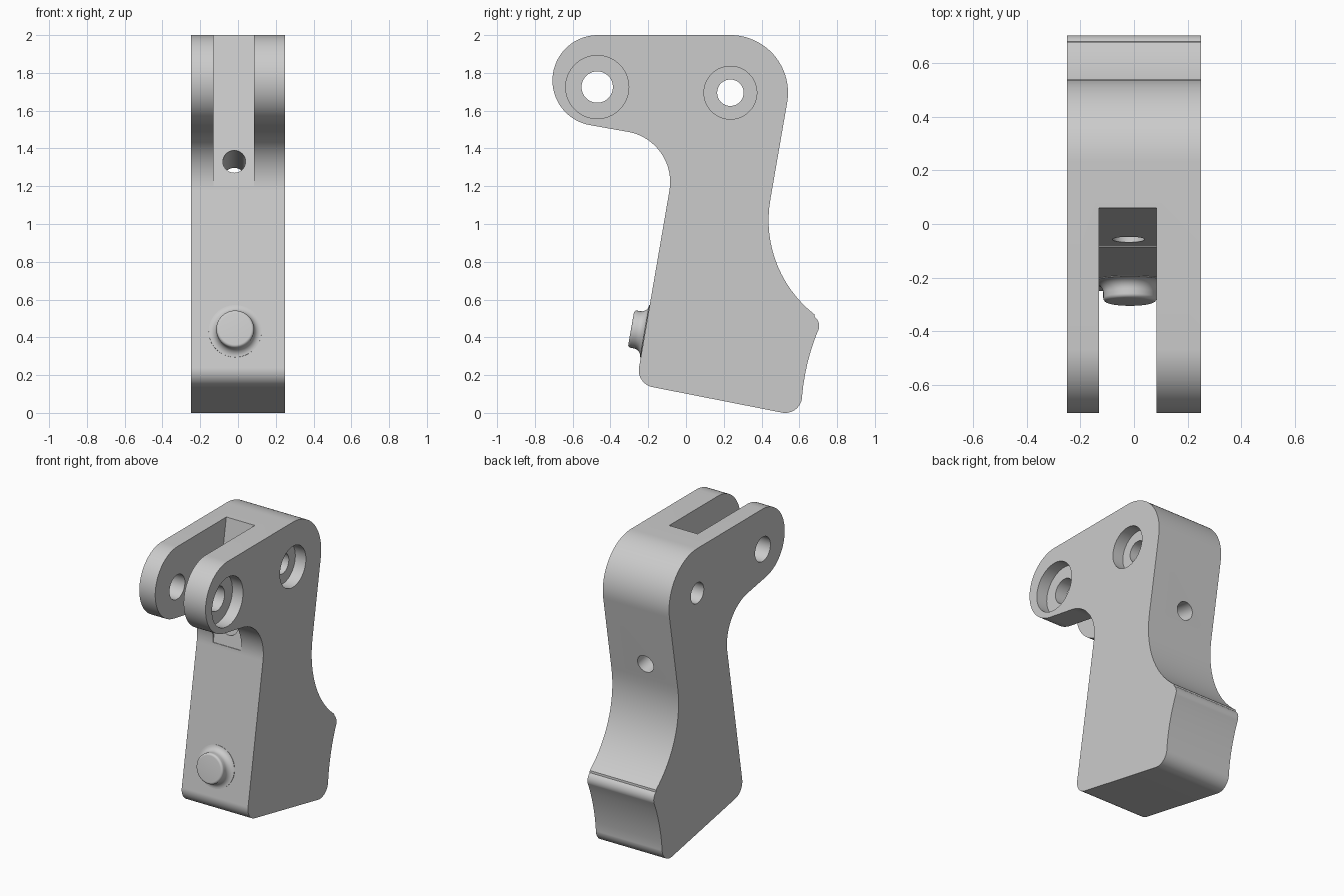
import bpy, bmesh, math
from mathutils import Matrix, Vector

if "Cube" in bpy.data.objects:
    bpy.data.objects.remove(bpy.data.objects["Cube"], do_unlink=True)

TILT = math.radians(10)   # lean of the handle
HALF = 0.25               # half thickness
MID = -0.02               # centre of slot, cross hole and button

grey = bpy.data.materials.new("light_grey")
grey.use_nodes = True
grey.diffuse_color = (0.6, 0.6, 0.6, 1)
grey.node_tree.nodes["Principled BSDF"].inputs["Base Color"].default_value = (0.6, 0.6, 0.6, 1)


def finish(name, bm):
    bmesh.ops.recalc_face_normals(bm, faces=bm.faces)
    mesh = bpy.data.meshes.new(name)
    bm.to_mesh(mesh)
    bm.free()
    mesh.materials.append(grey)
    obj = bpy.data.objects.new(name, mesh)
    bpy.context.collection.objects.link(obj)
    return obj


def arc(y, z, r, start, end):
    steps = max(6, int(abs(end - start) / 4))
    angles = [math.radians(start + (end - start) * i / steps) for i in range(steps + 1)]
    return [(y + r * math.cos(a), z + r * math.sin(a)) for a in angles]


def slab(name, outline, x0, x1):
    """Side outline (y, z) extruded along x."""
    bm = bmesh.new()
    face = bm.faces.new([bm.verts.new((x0, y, z)) for y, z in outline])
    new = bmesh.ops.extrude_face_region(bm, geom=[face])["geom"]
    bmesh.ops.translate(bm, vec=(x1 - x0, 0, 0),
                        verts=[v for v in new if isinstance(v, bmesh.types.BMVert)])
    return finish(name, bm)


def rod(name, start, end, r):
    """Cylinder between two points."""
    start, end = Vector(start), Vector(end)
    axis = end - start
    place = Matrix.Translation((start + end) / 2) @ axis.to_track_quat("Z", "Y").to_matrix().to_4x4()
    bm = bmesh.new()
    bmesh.ops.create_cone(bm, cap_ends=True, segments=64, radius1=r, radius2=r,
                          depth=axis.length, matrix=place)
    return finish(name, bm)


def cut(body, cutter):
    mod = body.modifiers.new("cut", "BOOLEAN")
    mod.operation, mod.solver, mod.object = "DIFFERENCE", "EXACT", cutter
    bpy.context.view_layer.objects.active = body
    bpy.ops.object.modifier_apply(modifier=mod.name)
    bpy.data.objects.remove(cutter, do_unlink=True)


def smooth(obj):
    bpy.ops.object.select_all(action="DESELECT")
    obj.select_set(True)
    bpy.context.view_layer.objects.active = obj
    bpy.ops.object.shade_smooth_by_angle(angle=math.radians(25))


# Lever body: side outline made of tangent arcs
outline = (arc(0.235, 1.695, 0.305, -10, 90)        # top back
           + arc(-0.467, 1.76, 0.24, 90, 260)       # arm end
           + arc(-0.354, 1.222, 0.27, 80, -10)      # throat
           + arc(-0.16, 0.225, 0.09, 170, 259)      # bottom front corner
           + arc(0.525, 0.09, 0.09, 259, 355)       # bottom back corner
           + arc(1.79, -0.014, 1.18, 175, 158)      # hollow heel
           + arc(0.645, 0.46, 0.06, -21, 52)        # heel tip
           + arc(1.07, 1.02, 0.633, 232, 170))      # back hollow
body = slab("lever_body", outline, -HALF, HALF)

# Slot that splits the front into two arms
def wall(z):
    return 0.06 - (2 - z) * math.tan(TILT)

cut(body, slab("slot_cutter", [(wall(2.1), 2.1), (-0.9, 2.1), (-0.9, 1.2), (wall(1.2), 1.2)],
               -0.13, 0.085))

# Pin holes with counterbores on the left side
for y, z, r, bore in ((-0.47, 1.725, 0.083, 0.167), (0.235, 1.695, 0.07, 0.14)):
    cut(body, rod("pin_cutter", (-0.4, y, z), (0.4, y, z), r))
    cut(body, rod("bore_cutter", (HALF - 0.08, y, z), (0.4, y, z), bore))

# Cross hole square to the slot's back wall
normal = Vector((0, -math.cos(TILT), math.sin(TILT)))
centre = Vector((MID, -0.056, 1.33))
cut(body, rod("cross_cutter", centre + normal * 0.2, centre - normal * 0.8, 0.06))
smooth(body)

# Front button: turned profile with flared foot and rounded rim
profile = [(0.14, -0.01), (0.14, 0)]
profile += [(0.14 - 0.04 * math.sin(a), 0.04 - 0.04 * math.cos(a))
            for a in (math.pi / 2 * i / 8 for i in range(1, 9))]
profile += [(0.085 + 0.015 * math.cos(a), 0.058 + 0.015 * math.sin(a))
            for a in (math.pi / 2 * i / 6 for i in range(7))]
profile += [(0, 0.073)]
bm = bmesh.new()
verts = [bm.verts.new((r, 0, h)) for r, h in profile]
edges = [bm.edges.new(pair) for pair in zip(verts, verts[1:])]
bmesh.ops.spin(bm, geom=verts + edges, cent=(0, 0, 0), axis=(0, 0, 1),
               angle=math.tau, steps=64)
bmesh.ops.remove_doubles(bm, verts=bm.verts, dist=0.0001)
bm.transform(Matrix.Translation((MID + 0.005, -0.219, 0.433))
             @ normal.to_track_quat("Z", "Y").to_matrix().to_4x4())
smooth(finish("front_button", bm))
